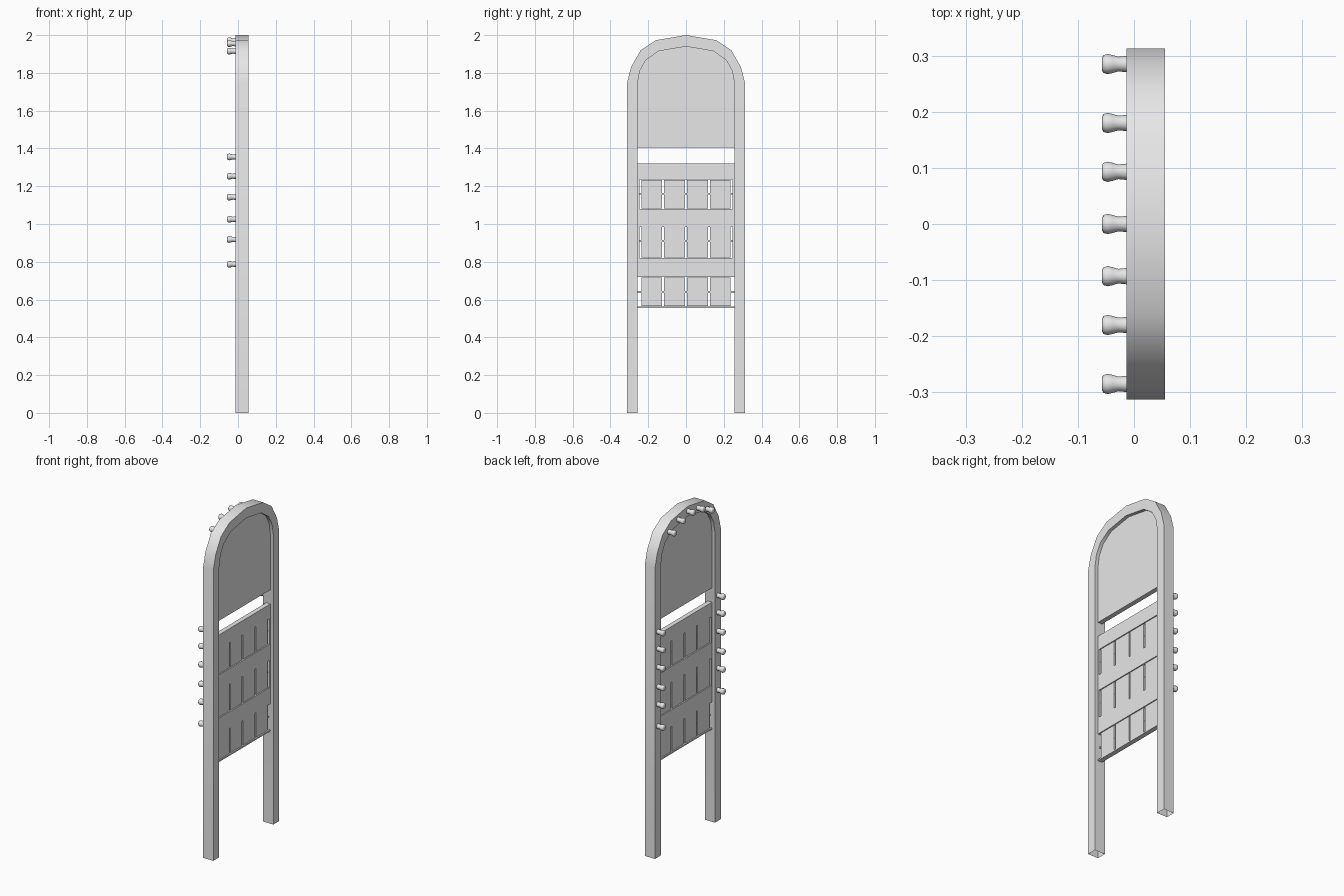
import bpy
import bmesh
import math
from mathutils import Matrix

cube = bpy.data.objects.get("Cube")
if cube:
    bpy.data.objects.remove(cube, do_unlink=True)

grey = bpy.data.materials.new("light grey")
grey.use_nodes = True
grey.diffuse_color = (0.8, 0.8, 0.8, 1)
grey.node_tree.nodes["Principled BSDF"].inputs["Base Color"].default_value = (0.8, 0.8, 0.8, 1)


def finish(name, bm, smooth=False):
    bmesh.ops.recalc_face_normals(bm, faces=bm.faces)
    mesh = bpy.data.meshes.new(name)
    bm.to_mesh(mesh)
    bm.free()
    mesh.materials.append(grey)
    obj = bpy.data.objects.new(name, mesh)
    bpy.context.collection.objects.link(obj)
    if smooth:
        bpy.ops.object.select_all(action="DESELECT")
        obj.select_set(True)
        bpy.context.view_layer.objects.active = obj
        bpy.ops.object.shade_smooth_by_angle(angle=math.radians(40))
    return obj


def box(name, x, y, z):
    bm = bmesh.new()
    bmesh.ops.create_cube(bm, size=1)
    for v in bm.verts:
        v.co = [lo + (c + 0.5) * (hi - lo) for c, (lo, hi) in zip(v.co, (x, y, z))]
    return finish(name, bm)


def mirrored(half):
    """Complete an outline whose last point lies on the centre line."""
    return half + [(-y, z) for y, z in reversed(half[:-1])]


# Arched frame with open feet
BACK, FRONT = -0.013, 0.055
outer = mirrored([(0.313, 0), (0.313, 1.745), (0.291, 1.83), (0.24, 1.92), (0.16, 1.973), (0, 2)])
inner = mirrored([(0.257, 0), (0.257, 1.74), (0.245, 1.81), (0.213, 1.867), (0.145, 1.915), (0, 1.94)])
bm = bmesh.new()
loops = [[bm.verts.new((x, y, z)) for y, z in path]
         for path, x in ((outer, BACK), (outer, FRONT), (inner, FRONT), (inner, BACK))]
for k in range(4):
    a, b = loops[k], loops[(k + 1) % 4]
    for i in range(len(a) - 1):
        bm.faces.new((a[i], a[i + 1], b[i + 1], b[i]))
finish("arched_frame", bm, True)

# Upper board filling the arch
PANEL = (0.007, 0.035)
bm = bmesh.new()
outline = [(0.257, 1.405)] + inner[1:-1] + [(-0.257, 1.405)]
face = bm.faces.new([bm.verts.new((PANEL[0], y, z)) for y, z in outline])
extruded = bmesh.ops.extrude_face_region(bm, geom=[face], use_keep_orig=True)
moved = [g for g in extruded["geom"] if isinstance(g, bmesh.types.BMVert)]
bmesh.ops.translate(bm, verts=moved, vec=(PANEL[1] - PANEL[0], 0, 0))
finish("upper_board", bm)

# Horizontal rails of the lower panel
rails = [(0.556, 0.564), (0.72, 0.82), (0.985, 1.08), (1.235, 1.32)]
for i, z in enumerate(rails):
    box(f"rail_{i + 1}", PANEL, (-0.257, 0.257), z)

# Rows of turning tiles on thin rods
for row, rod_z in enumerate((0.64, 0.91, 1.16)):
    low, high = rails[row][1], rails[row + 1][0]
    for col in range(4):
        y = (col - 1.5) * 0.121
        box(f"tile_{row + 1}_{col + 1}", (0.011, 0.031), (y - 0.055, y + 0.055),
            (low + 0.003, high - 0.002))
    box(f"rod_{row + 1}", (0.017, 0.025), (-0.257, 0.257), (rod_z - 0.004, rod_z + 0.004))
    if row:
        for side in (-1, 1):
            edges = sorted((side * 0.247, side * 0.257))
            box(f"stile_{row}_{'left' if side > 0 else 'right'}", PANEL, edges, (low, high))


# Turned pegs on the back of the frame
def peg(name, y, z):
    bm = bmesh.new()
    profile = [(-0.057, 0.012), (-0.054, 0.016), (-0.047, 0.018),
               (-0.038, 0.016), (-0.028, 0.013), (BACK, 0.0145)]
    rings = []
    for x, r in profile:
        ring = bmesh.ops.create_circle(bm, segments=12, radius=r,
                                       matrix=Matrix.Translation((x, y, z)) @ Matrix.Rotation(math.pi / 2, 4, "Y"))
        rings.append(ring["verts"])
    for a, b in zip(rings, rings[1:]):
        for i in range(12):
            j = (i + 1) % 12
            bm.faces.new((a[i], a[j], b[j], b[i]))
    bm.faces.new(rings[0])
    finish(name, bm, True)


for i, (y, z) in enumerate(mirrored([(0.18, 1.915), (0.093, 1.955), (0, 1.97)])):
    peg(f"arch_peg_{i + 1}", y, z)
for i, z in enumerate((0.787, 0.918, 1.025, 1.142, 1.253, 1.355)):
    for side, y in (("left", 0.285), ("right", -0.285)):
        peg(f"{side}_peg_{i + 1}", y, z)
